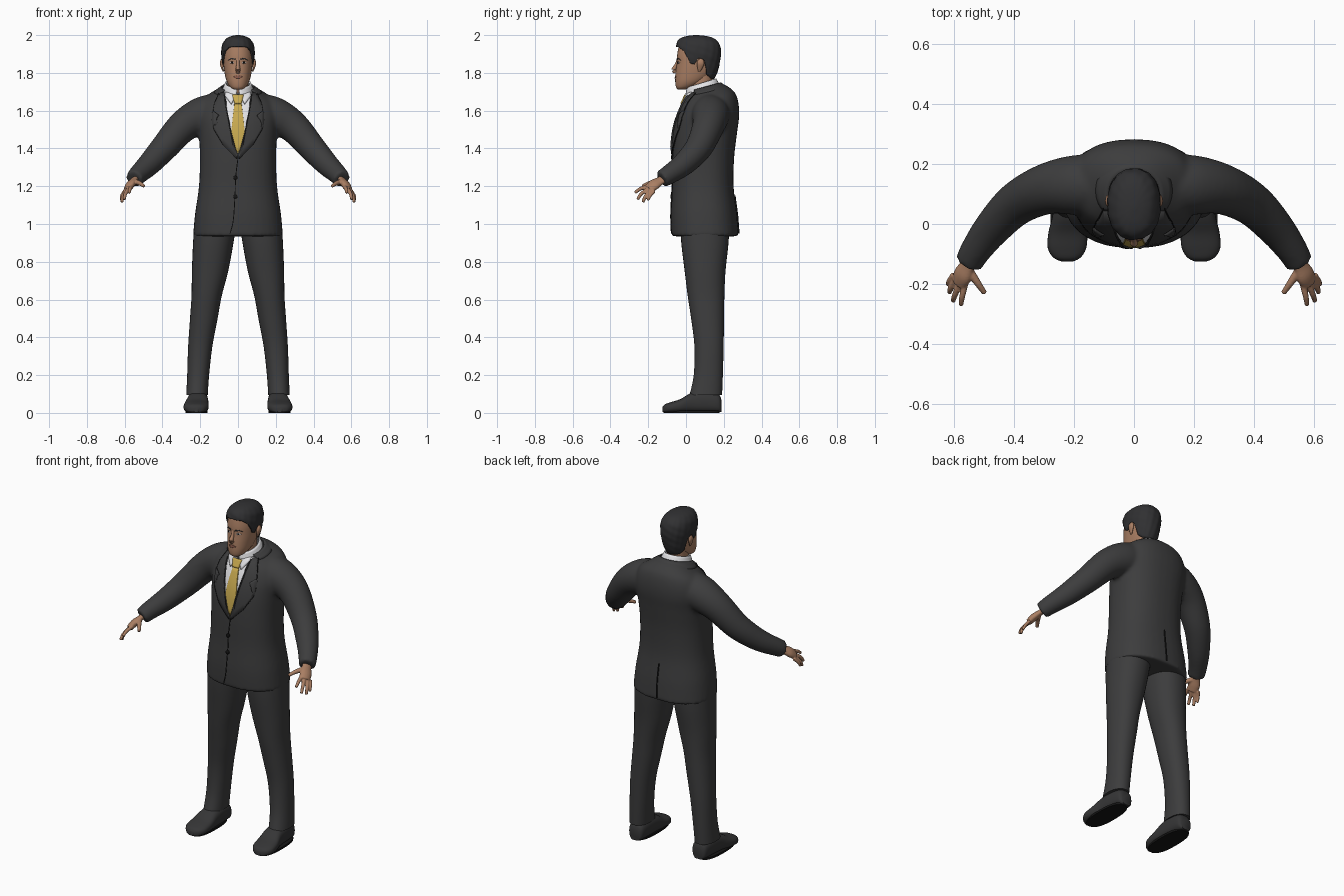
import bpy, bmesh, math
from mathutils import Vector
from mathutils.bvhtree import BVHTree

if "Cube" in bpy.data.objects:
    bpy.data.objects.remove(bpy.data.objects["Cube"])


def material(name, r, g, b):
    m = bpy.data.materials.new(name)
    m.use_nodes = True
    m.diffuse_color = (r, g, b, 1)
    m.node_tree.nodes["Principled BSDF"].inputs["Base Color"].default_value = (r, g, b, 1)
    return m


SUIT = material("charcoal cloth", .046, .046, .047)
SEAM = material("black seam", .008, .008, .008)
SHOE = material("shoe leather", .036, .036, .037)
HAIR = material("dark hair", .03, .03, .032)
SKIN = material("skin", .4, .21, .125)
LIPS = material("lips", .27, .11, .075)
SHIRT = material("white shirt", .78, .78, .8)
TIE = material("gold tie", .58, .4, .08)


def spline(rows, k=5):
    """Catmull-Rom interpolation through tuples."""
    out = []
    for i in range(len(rows) - 1):
        a, b, c, d = (rows[max(0, min(len(rows) - 1, i + j))] for j in (-1, 0, 1, 2))
        for s in range(k):
            t = s / k
            out.append(tuple(q + t / 2 * (r - p + t * (2*p - 5*q + 4*r - s4 + t * (3*(q - r) + s4 - p)))
                             for p, q, r, s4 in zip(a, b, c, d)))
    return out + [rows[-1]]


def finish(bm, name, mat, angle=50):
    bmesh.ops.recalc_face_normals(bm, faces=bm.faces)
    me = bpy.data.meshes.new(name)
    bm.to_mesh(me)
    bm.free()
    me.materials.append(mat)
    ob = bpy.data.objects.new(name, me)
    bpy.context.collection.objects.link(ob)
    smooth(ob, angle)
    return ob


def activate(obs):
    bpy.ops.object.select_all(action='DESELECT')
    for o in obs:
        o.select_set(True)
    bpy.context.view_layer.objects.active = obs[0]


def smooth(ob, angle=50):
    activate([ob])
    bpy.ops.object.shade_smooth_by_angle(angle=math.radians(angle))


def loft(name, rings, mat, caps=(True, True), closed=True):
    bm = bmesh.new()
    vs = [[bm.verts.new(p) for p in r] for r in rings]
    n = len(vs[0])
    for a, b in zip(vs, vs[1:]):
        for i in range(n if closed else n - 1):
            j = (i + 1) % n
            bm.faces.new((a[i], a[j], b[j], b[i]))
    for use, r in zip(caps, (vs[0], vs[-1])):
        if use:
            bm.faces.new(r)
    return finish(bm, name, mat)


def oval(a, e):
    """Superellipse point; angle 0 points to the front."""
    f = lambda v: math.copysign(abs(v) ** (2 / e), v)
    return f(math.sin(a)), -f(math.cos(a))


def ring(cx, cy, z, rx, ry, n=36, e=2.2, tilt=0):
    pts = [oval(math.tau * i / n, e) for i in range(n)]
    return [Vector((cx + u * rx, cy + v * ry, z + tilt * (cy + v * ry - .1))) for u, v in pts]


def tube(name, path, mat, side=None, flat=1, n=16):
    """Round or flattened tube through (x, y, z, radius) points."""
    rows = spline(path)
    pts = [Vector(r[:3]) for r in rows]
    rings = []
    for i, (p, r) in enumerate(zip(pts, rows)):
        d = (pts[min(i + 1, len(pts) - 1)] - pts[max(i - 1, 0)]).normalized()
        u = Vector(side or (0, 0, 1))
        u = (u - d * u.dot(d)).normalized()
        w = d.cross(u)
        rings.append([p + r[3] * (math.cos(t) * u + flat * math.sin(t) * w)
                      for t in (math.tau * k / n for k in range(n))])
    return loft(name, rings, mat)


def bake(ob):
    bpy.context.view_layer.update()
    me = bpy.data.meshes.new_from_object(ob.evaluated_get(bpy.context.evaluated_depsgraph_get()))
    ob.modifiers.clear()
    ob.data = me
    smooth(ob)


def fuse(obs, name, voxel, times):
    """Merge overlapping parts into one blended skin."""
    activate(obs)
    bpy.ops.object.join()
    ob = obs[0]
    ob.name = name
    m = ob.modifiers.new("remesh", 'REMESH')
    m.mode, m.voxel_size = 'VOXEL', voxel
    s = ob.modifiers.new("soften", 'SMOOTH')
    s.factor, s.iterations = .5, times
    bake(ob)
    return ob


def tree(ob):
    return BVHTree.FromPolygons([v.co for v in ob.data.vertices], [p.vertices for p in ob.data.polygons])


def project(bvh, x, z, off, side=-1):
    o = Vector((x, side * 2, z))
    hit = bvh.ray_cast(o, Vector((0, -side, 0)))[0] or bvh.find_nearest(Vector((x, 0, z)))[0]
    return hit + Vector((0, side * off, 0))


def plate(name, outline, bvh, mat, off=.004, thick=.006, s=1, cuts=7):
    """Thin panel that follows the surface behind an (x, z) outline."""
    bm = bmesh.new()
    bm.faces.new([bm.verts.new((s * x, 0, z)) for x, z in outline])
    bmesh.ops.triangulate(bm, faces=bm.faces[:])
    bmesh.ops.subdivide_edges(bm, edges=bm.edges[:], cuts=cuts, use_grid_fill=True)
    for v in bm.verts:
        v.co = project(bvh, v.co.x, v.co.z, off)
    ob = finish(bm, name, mat)
    if sum(p.normal.y for p in ob.data.polygons) > 0:
        ob.data.flip_normals()
    m = ob.modifiers.new("thickness", 'SOLIDIFY')
    m.thickness, m.offset = thick, -1
    return ob


def seam(name, line, bvh, off=.002, side=-1, r=.0025):
    path = [(*project(bvh, x, z, off, side), r) for x, z in spline(line, 4)]
    return tube(name, path, SEAM, side=(0, 1, 0), n=6)


# Jacket: torso and sleeves blended together; rows are height, half width, front, back
torso_rows = [(.935, .238, -.077, .279), (1.05, .228, -.08, .27), (1.2, .207, -.073, .252),
              (1.35, .202, -.072, .255), (1.48, .207, -.063, .27), (1.58, .215, -.04, .282),
              (1.65, .19, -.018, .268), (1.69, .135, 0, .232), (1.72, .085, .012, .185)]
torso = loft("torso", [ring(0, (f + b) / 2, z, w, (b - f) / 2, e=2.35, tilt=max(0, z - 1.55) * 1.7)
                       for z, w, f, b in spline(torso_rows)], SUIT)
sleeve_path = [(.09, .13, 1.6, .095), (.19, .13, 1.573, .1), (.29, .117, 1.517, .085), (.39, .068, 1.405, .073),
               (.47, -.012, 1.317, .062), (.525, -.085, 1.265, .052), (.55, -.13, 1.237, .047)]
sleeves = [tube("sleeve", [(s * x, y, z, r) for x, y, z, r in sleeve_path], SUIT, n=28) for s in (1, -1)]
jacket = fuse([torso] + sleeves, "jacket", .01, 7)
body = tree(jacket)

# Shirt front, tie, lapels
plate("shirt_front", [(.078, 1.695), (.066, 1.6), (.045, 1.5), (0, 1.365),
                      (-.045, 1.5), (-.066, 1.6), (-.078, 1.695)], body, SHIRT, .003, .005)
plate("tie_blade", [(.016, 1.65), (.026, 1.58), (.036, 1.49), (.03, 1.44), (0, 1.37),
                    (-.03, 1.44), (-.036, 1.49), (-.026, 1.58), (-.016, 1.65)], body, TIE, .009, .008)
plate("tie_knot", [(.03, 1.685), (.019, 1.64), (-.019, 1.64), (-.03, 1.685)], body, TIE, .017, .016, cuts=4)
lapel_edge = [(.1, 1.695), (.125, 1.64), (.132, 1.6), (.1, 1.575), (.138, 1.555), (.128, 1.5), (.08, 1.42), (.006, 1.345)]
for s, side in ((1, "left"), (-1, "right")):
    plate(side + "_lapel", [(0, 1.36), (.043, 1.5), (.062, 1.6), (.075, 1.695)] + lapel_edge,
          body, SUIT, .007, .008, s)
    for i, (a, b) in enumerate(zip(lapel_edge, lapel_edge[1:])):
        seam(f"{side}_lapel_edge_{i}", [(s * a[0], a[1]), (s * b[0], b[1])], body, .005)
    plate(side + "_collar_point", [(.008, 1.69), (.035, 1.635), (.07, 1.68), (.07, 1.7)], body, SHIRT, .011, .009, s, 4)
seam("front_opening", [(0, 1.35), (-.012, 1.25), (-.016, 1.15), (-.025, 1.02), (-.042, .95)], body)
seam("back_vent", [(0, 1.15), (.002, 1.05), (0, .95)], body, side=1, r=.004)
for i, z in enumerate((1.245, 1.145)):
    disc = [(.011 * math.cos(t) - .014, z + .011 * math.sin(t)) for t in (math.tau * k / 12 for k in range(12))]
    plate(f"button_{i + 1}", disc, body, SEAM, .007, .008, cuts=1)


# Collars: tilted bands around the neck
def band(name, lower, upper, mat, start):
    rows = []
    for w, f, b, z, tilt in spline([lower, upper], 3):
        arc = [oval(start + (math.tau - 2 * start) * i / 40, 2.1) for i in range(41)]
        cy, ry = (f + b) / 2, (b - f) / 2
        rows.append([(u * w, cy + v * ry, z + tilt * (cy + v * ry)) for u, v in arc])
    ob = loft(name, rows, mat, (False, False), False)
    m = ob.modifiers.new("thickness", 'SOLIDIFY')
    m.thickness = .008


band("shirt_collar", (.085, -.004, .182, 1.682, .27), (.068, .004, .16, 1.722, .3), SHIRT, .08)
band("jacket_collar", (.128, .0, .222, 1.675, .22), (.088, .005, .184, 1.7, .27), SUIT, .95)

# Trousers and shoes
leg_rows = [(.095, .217, .105, .057, .086), (.2, .211, .118, .058, .077), (.35, .2, .122, .064, .077),
            (.5, .181, .114, .073, .087), (.62, .166, .106, .08, .097), (.75, .148, .101, .096, .108),
            (.9, .131, .1, .107, .125), (1.02, .118, .1, .112, .13)]
shoe_rows = [(.187, .211, .03, .07), (.17, .211, .046, .1), (.1, .212, .053, .115), (.03, .214, .057, .106),
             (-.03, .22, .065, .073), (-.08, .223, .064, .057), (-.112, .223, .045, .045), (-.125, .222, .018, .03)]
for s, side in ((1, "left"), (-1, "right")):
    loft(side + "_trouser_leg", [ring(s * x, y, z, rx, ry) for z, x, y, rx, ry in spline(leg_rows)], SUIT)
    rings = []
    for y, x, w, top in spline(shoe_rows):
        pts = [oval(math.tau * i / 28, 2.6) for i in range(28)]
        rings.append([(s * x + u * w, y, max(.004, top / 2 + v * top / 2)) for u, v in pts])
    loft(side + "_shoe", rings, SHOE)
    sole = ring(s * .22, .03, .0, .058, .148, e=2.6)
    loft(side + "_sole", [sole, [p + Vector((0, 0, .012)) for p in sole]], SEAM)

# Hands: palm, four fingers and thumb blended
fingers = [[(.562, -.2, 1.2, .011), (.572, -.242, 1.186, .01), (.576, -.27, 1.165, .008)],
           [(.578, -.195, 1.188, .011), (.596, -.236, 1.16, .01), (.602, -.257, 1.13, .008)],
           [(.592, -.185, 1.178, .011), (.61, -.215, 1.145, .01), (.614, -.228, 1.115, .008)],
           [(.6, -.168, 1.175, .01), (.615, -.19, 1.15, .009), (.62, -.202, 1.125, .007)],
           [(.548, -.155, 1.225, .015), (.52, -.197, 1.215, .012), (.497, -.23, 1.2, .009)]]
palm = [(.54, -.11, 1.245, .026), (.555, -.14, 1.227, .028), (.57, -.17, 1.208, .035), (.583, -.198, 1.185, .03)]
for s, side in ((1, "left"), (-1, "right")):
    flip = lambda path: [(s * x, y, z, r) for x, y, z, r in path]
    parts = [tube("palm", flip(palm), SKIN, side=(s * .6, .55, -.45), flat=.6)]
    parts += [tube("finger", flip(f), SKIN, n=10) for f in fingers]
    fuse(parts, side + "_hand", .004, 2)

# Head and neck; rows are height, half width, front, back
head_rows = [(1.712, .022, -.043, -.005), (1.725, .042, -.053, .04), (1.755, .06, -.057, .1), (1.8, .071, -.055, .145),
             (1.85, .077, -.049, .16), (1.9, .078, -.046, .167), (1.95, .067, -.034, .155), (1.98, .04, 0, .12)]
head = loft("head", [ring(0, (f + b) / 2, z, w, (b - f) / 2) for z, w, f, b in spline(head_rows)], SKIN)
loft("neck", [ring(0, .08, 1.67, .06, .065), ring(0, .078, 1.74, .055, .06), ring(0, .085, 1.82, .056, .06)], SKIN)
face = tree(head)
tube("nose", [(0, -.04, 1.872, .008), (0, -.053, 1.84, .009), (0, -.064, 1.818, .0125), (0, -.055, 1.803, .011)], SKIN)
plate("mouth", [(-.025, 1.779), (-.008, 1.786), (.008, 1.786), (.025, 1.779), (.01, 1.771), (-.01, 1.771)],
      face, LIPS, .003, .005, cuts=3)
for s, side in ((1, "left"), (-1, "right")):
    plate(side + "_eye", [(.019, 1.853), (.032, 1.86), (.046, 1.854), (.032, 1.848)], face, SHIRT, .002, .004, s, 3)
    plate(side + "_iris", [(.028, 1.859), (.037, 1.859), (.037, 1.849), (.028, 1.849)], face, SEAM, .003, .004, s, 2)
    plate(side + "_brow", [(.013, 1.868), (.035, 1.874), (.055, 1.866), (.037, 1.88), (.015, 1.876)],
          face, HAIR, .004, .006, s, 3)
    tube(side + "_ear", [(s * .078, .07, 1.808, .006), (s * .082, .073, 1.825, .013), (s * .086, .077, 1.85, .02),
                         (s * .085, .079, 1.868, .014), (s * .083, .079, 1.875, .004)], SKIN, side=(0, 1, 0), flat=.5)

# Hair: shell rising from a hairline that varies around the head
hair_rows = spline([(1.74, .058, -.035, .135), (1.8, .074, -.047, .165), (1.85, .083, -.053, .178), (1.9, .089, -.055, .185),
                    (1.95, .083, -.051, .178), (1.98, .063, -.034, .152), (1.994, .038, 0, .115), (2, .008, .045, .065)], 8)
hairline = [(0, 1.94), (.6, 1.935), (.95, 1.912), (1.15, 1.875), (1.25, 1.85), (1.45, 1.845),
            (1.58, 1.88), (1.82, 1.868), (2.05, 1.79), (2.4, 1.772), (3.15, 1.765)]


def lerp(rows, key):
    for a, b in zip(rows, rows[1:]):
        if key <= b[0]:
            t = (key - a[0]) / (b[0] - a[0])
            return [p + t * (q - p) for p, q in zip(a, b)]
    return rows[-1]


shell = []
for j in range(33):
    row = []
    for i in range(96):
        a = math.tau * i / 96
        low = lerp(hairline, min(a, math.tau - a))[1]
        t = 1 - (1 - j / 32) ** 1.7
        z, w, f, b = lerp(hair_rows, low + (2 - low) * t)
        u, v = oval(a, 2.2)
        k = 1 + .014 * math.sin(11 * a + 60 * z) * math.sin(5 * a - 90 * z)
        row.append((u * w * k, (f + b) / 2 + v * (b - f) / 2 * k, z))
    shell.append(row)
hair = loft("hair", shell, HAIR, (False, True))
m = hair.modifiers.new("thickness", 'SOLIDIFY')
m.thickness, m.offset = .01, -1
